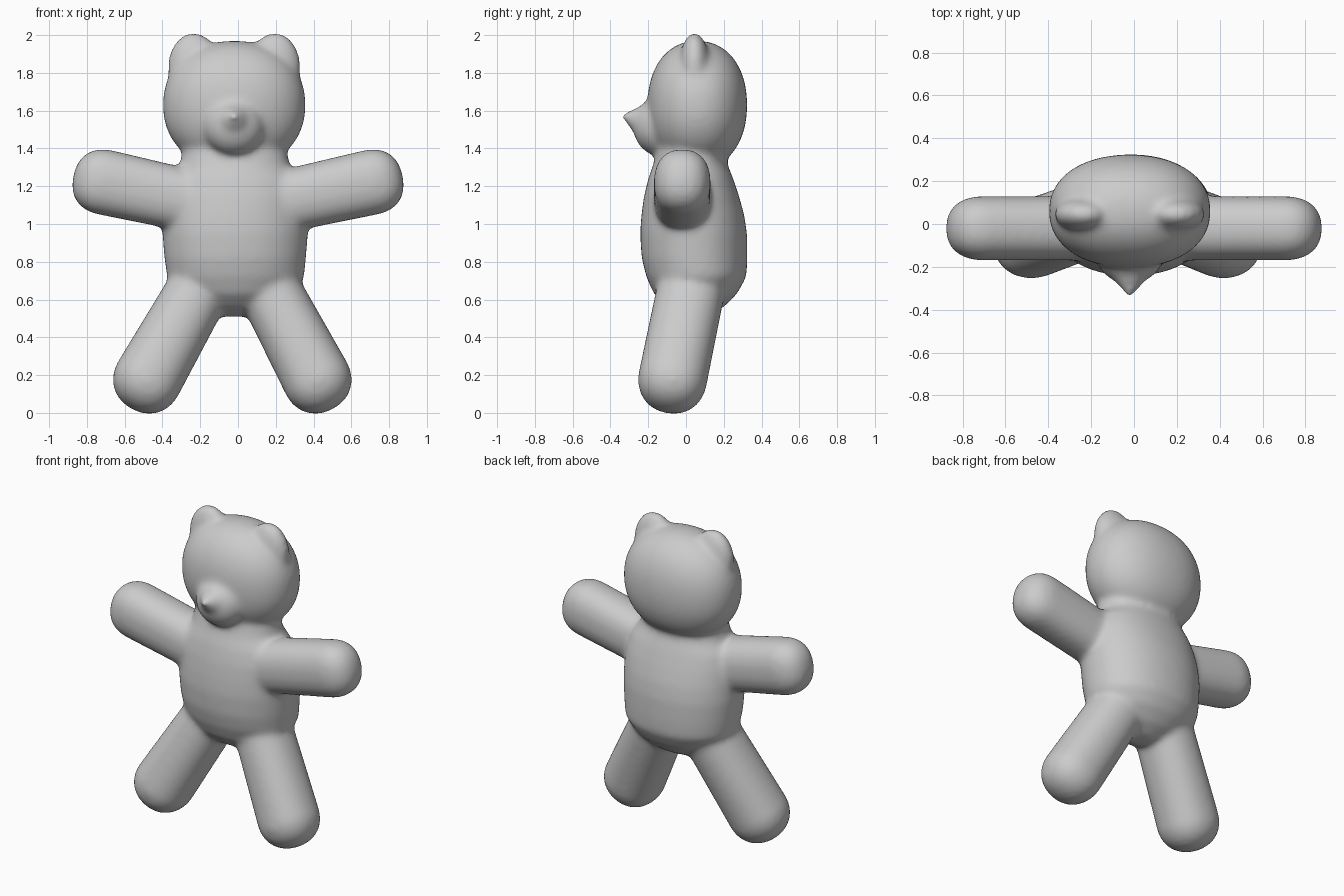
import bpy, bmesh, math
from mathutils import Vector

if "Cube" in bpy.data.objects:
    bpy.data.objects.remove(bpy.data.objects["Cube"])

bm = bmesh.new()


def squash(v, e):
    # superellipsoid shaping: e < 1 gives boxier forms
    return Vector([math.copysign(abs(c) ** e, c) for c in v])


def blob(centre, radii, e=1.0):
    r = bmesh.ops.create_uvsphere(bm, u_segments=48, v_segments=32, radius=1)
    for v in r["verts"]:
        p = squash(v.co, e)
        v.co = Vector(centre) + Vector([p[i] * radii[i] for i in range(3)])


def limb(start, end, r_start, r_end, e):
    # capsule from start to end; radii are (in the x-z plane, along y)
    a, b = Vector(start), Vector(end)
    axis = (b - a).normalized()
    side = axis.cross(Vector((0, 1, 0))).normalized()
    depth = axis.cross(side)
    r = bmesh.ops.create_uvsphere(bm, u_segments=48, v_segments=33, radius=1)
    for v in r["verts"]:
        p = squash(v.co, e)
        base, rad = (b, r_end) if p.z > 0 else (a, r_start)
        v.co = base + side * p.x * rad[0] + depth * p.y * rad[1] + axis * p.z * rad[0]


def stack(rings, e, n=64):
    # rings: (z, x min, x max, y min, y max)
    loops = []
    for z, x0, x1, y0, y1 in rings:
        loop = []
        for i in range(n):
            t = 2 * math.pi * i / n
            c = squash(Vector((math.cos(t), math.sin(t))), e)
            loop.append(bm.verts.new(((x0 + x1) / 2 + c.x * (x1 - x0) / 2,
                                      (y0 + y1) / 2 + c.y * (y1 - y0) / 2, z)))
        loops.append(loop)
    for a, b in zip(loops, loops[1:]):
        for i in range(n):
            j = (i + 1) % n
            bm.faces.new((a[i], a[j], b[j], b[i]))
    bm.faces.new(loops[0][::-1])
    bm.faces.new(loops[-1])


# torso
stack([(0.51, -0.09, 0.06, 0.0, 0.11),
       (0.56, -0.21, 0.18, -0.10, 0.20),
       (0.63, -0.31, 0.29, -0.17, 0.27),
       (0.72, -0.375, 0.35, -0.21, 0.32),
       (0.82, -0.39, 0.36, -0.235, 0.325),
       (0.95, -0.40, 0.37, -0.243, 0.323),
       (1.05, -0.395, 0.37, -0.236, 0.308),
       (1.15, -0.385, 0.365, -0.222, 0.28),
       (1.24, -0.36, 0.335, -0.20, 0.25),
       (1.31, -0.31, 0.275, -0.175, 0.222),
       (1.40, -0.29, 0.255, -0.15, 0.20)], 0.93)

# head
blob((-0.02, 0.06, 1.63), (0.378, 0.264, 0.34), 0.92)

# muzzle and nose
blob((-0.02, -0.14, 1.515), (0.16, 0.14, 0.155))
blob((-0.02, -0.22, 1.55), (0.08, 0.095, 0.075))
blob((-0.02, -0.27, 1.567), (0.04, 0.075, 0.035))

# ears
for x in (-0.235, 0.195):
    blob((x, 0.045, 1.83), (0.138, 0.08, 0.185))

# arms
for s in (-1, 1):
    limb((s * 0.20, -0.02, 1.11), (s * 0.702, -0.02, 1.22), (0.165, 0.15), (0.174, 0.15), 0.86)

# legs
for foot_x, hip_x in ((-0.475, -0.17), (0.415, 0.13)):
    limb((hip_x, 0.04, 0.72), (foot_x, -0.07, 0.183), (0.165, 0.18), (0.184, 0.183), 0.92)

bmesh.ops.recalc_face_normals(bm, faces=bm.faces[:])
mesh = bpy.data.meshes.new("plush_bear")
bm.to_mesh(mesh)
bm.free()
bear = bpy.data.objects.new("plush_bear", mesh)
bpy.context.collection.objects.link(bear)

# fuse all parts into one skin and soften the seams
fuse = bear.modifiers.new("fuse", "REMESH")
fuse.mode = "VOXEL"
fuse.voxel_size = 0.014
fuse.use_smooth_shade = True
soften = bear.modifiers.new("soften", "SMOOTH")
soften.factor = 0.5
soften.iterations = 26
